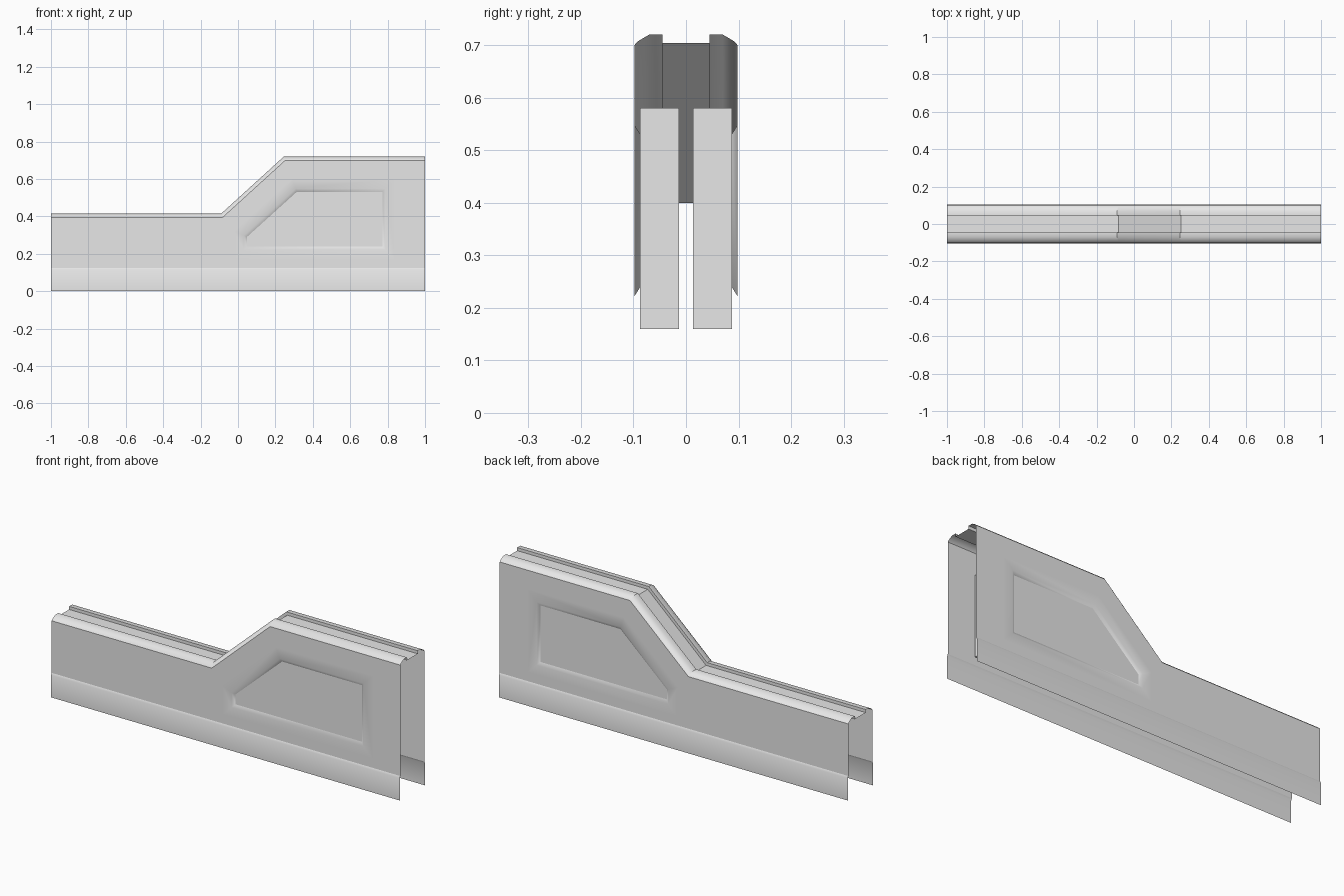
import bpy
import bmesh
import math
from mathutils import Vector

cube = bpy.data.objects.get("Cube")
if cube:
    bpy.data.objects.remove(cube, do_unlink=True)

grey = bpy.data.materials.new("light_grey")
grey.use_nodes = True
grey.diffuse_color = (0.8, 0.8, 0.8, 1)
grey.node_tree.nodes["Principled BSDF"].inputs["Base Color"].default_value = (0.8, 0.8, 0.8, 1)

# Shared dimensions
WALL_Y, SKIRT_Y, RECESS_Y = 0.098, 0.103, 0.087
SKIRT_TOP = 0.125
PATH = [(-1, 0.415), (-0.09, 0.415), (0.245, 0.72), (1, 0.72)]
slope = math.atan2(PATH[2][1] - PATH[1][1], PATH[2][0] - PATH[1][0])
MITRE = math.tan(slope / 2)


def top_line(depth):
    """Top outline moved inwards by depth, mitred at both bends."""
    return [(x + (depth * MITRE if abs(x) < 1 else 0), z - depth) for x, z in PATH]


def finish(bm, name, facing, angle):
    """Turn the sheet to face outwards, mirror it to the back and shade it."""
    bmesh.ops.recalc_face_normals(bm, faces=bm.faces[:])
    if facing:
        total = sum((f.normal * f.calc_area() for f in bm.faces), Vector())
        if total.dot(Vector(facing)) < 0:
            bmesh.ops.reverse_faces(bm, faces=bm.faces[:])
    mesh = bpy.data.meshes.new(name)
    bm.to_mesh(mesh)
    bm.free()
    mesh.materials.append(grey)
    obj = bpy.data.objects.new(name, mesh)
    bpy.context.collection.objects.link(obj)
    mirror = obj.modifiers.new("Mirror", 'MIRROR')
    mirror.use_axis = (False, True, False)
    bpy.ops.object.select_all(action='DESELECT')
    obj.select_set(True)
    bpy.context.view_layer.objects.active = obj
    bpy.ops.object.shade_smooth_by_angle(angle=math.radians(angle))
    return obj


def add_loop(bm, outline, y):
    return [bm.verts.new((x, y, z)) for x, z in outline]


def strip(bm, a, b, closed=False):
    n = len(a)
    for i in range(n if closed else n - 1):
        j = (i + 1) % n
        bm.faces.new((a[i], a[j], b[j], b[i]))


def offset(outline, dist):
    """Grow a counter-clockwise polygon by dist."""
    result = []
    for i, p in enumerate(outline):
        p = Vector(p)
        d1 = (p - Vector(outline[i - 1])).normalized()
        d2 = (Vector(outline[(i + 1) % len(outline)]) - p).normalized()
        n1, n2 = Vector((d1.y, -d1.x)), Vector((d2.y, -d2.x))
        result.append(tuple(p + (n1 + n2) * dist / (1 + n1.dot(n2))))
    return result


# Top rail: raised lip and sunken centre channel swept over the slope
bm = bmesh.new()
profile = [(WALL_Y, 0.02), (0.092, 0.013), (0.07, 0), (0.045, 0), (0.045, 0.016), (0, 0.016)]
loops = [add_loop(bm, top_line(d), -y) for y, d in profile]
for a, b in zip(loops, loops[1:]):
    strip(bm, a, b)
finish(bm, "top_rail", (0, -0.3, 1), 35)

# Side wall with a bevelled window recess
window = [(0.05, 0.24), (0.77, 0.24), (0.77, 0.53), (0.315, 0.53), (0.05, 0.29)]
bm = bmesh.new()
outer = add_loop(bm, [(-1, SKIRT_TOP), (1, SKIRT_TOP)] + top_line(0.02)[::-1], -WALL_Y)
ring = add_loop(bm, offset(window, 0.07), -WALL_Y)
edges = [bm.edges.new((loop[i - 1], loop[i])) for loop in (outer, ring) for i in range(len(loop))]
bmesh.ops.triangle_fill(bm, edges=edges, use_beauty=True, normal=(0, -1, 0))
rim = add_loop(bm, offset(window, 0.018), -WALL_Y)
inner = add_loop(bm, window, -RECESS_Y)
strip(bm, ring, rim, True)
strip(bm, rim, inner, True)
finish(bm, "side_wall", (0, -1, 0), 60)

# Bottom skirt, stepped slightly outwards
bm = bmesh.new()
loops = [add_loop(bm, [(-1, z), (1, z)], -y)
         for y, z in ((WALL_Y, SKIRT_TOP), (SKIRT_Y, 0.115), (SKIRT_Y, 0))]
for a, b in zip(loops, loops[1:]):
    strip(bm, a, b)
finish(bm, "bottom_skirt", (0, -1, 0), 30)

# Solid panel block behind each window opening
block = [(-0.03, 0.16), (0.85, 0.16), (0.85, 0.58), (0.29, 0.58), (-0.03, 0.29)]
bm = bmesh.new()
front = add_loop(bm, block, -0.088)
back = add_loop(bm, block, -0.013)
strip(bm, front, back, True)
bm.faces.new(front)
bm.faces.new(back[::-1])
finish(bm, "window_panel", None, 20)
